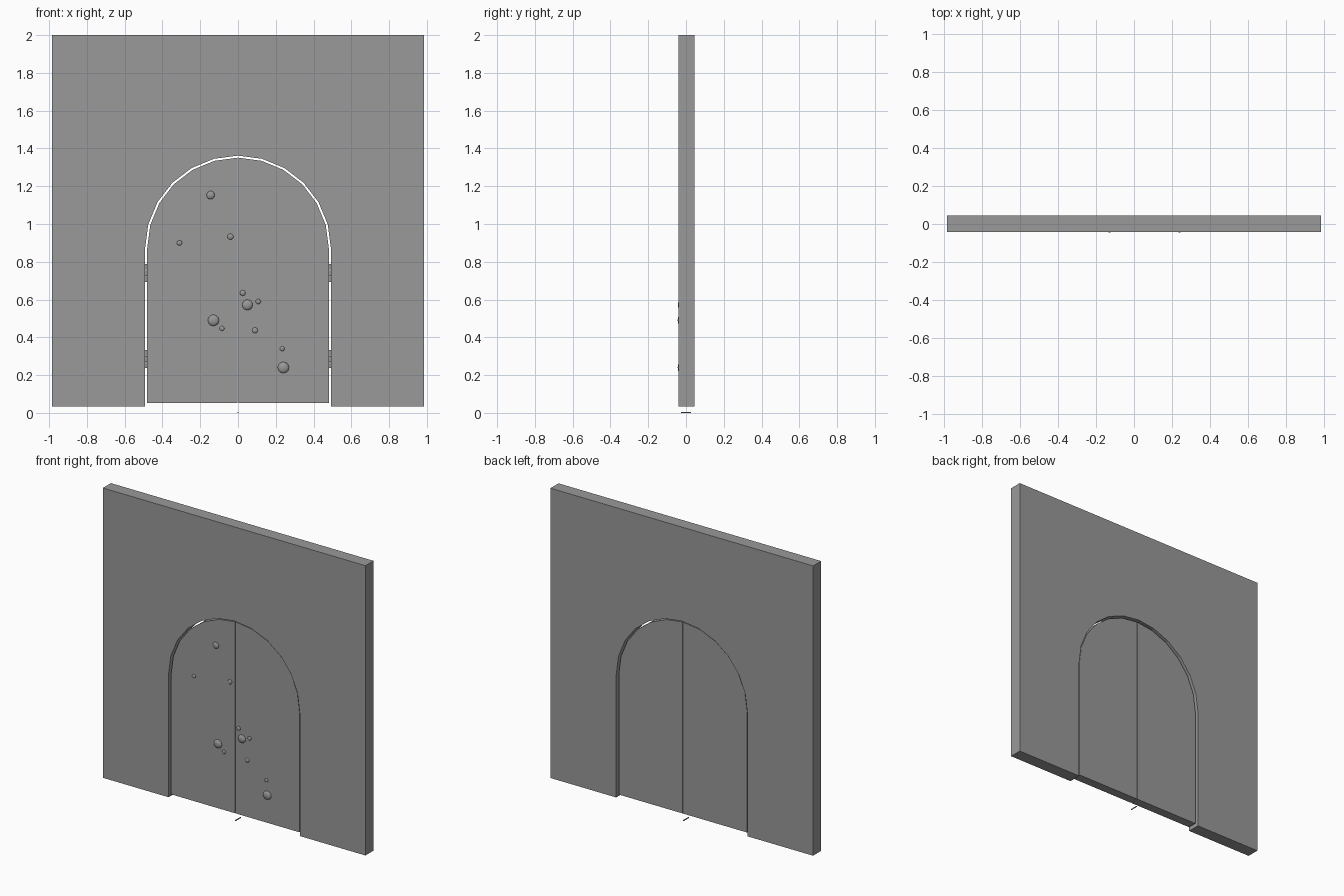
import bpy, bmesh, math

if "Cube" in bpy.data.objects:
    bpy.data.objects.remove(bpy.data.objects["Cube"])

FRONT, BACK = -0.041, 0.045            # wall faces
DOOR_FRONT, DOOR_BACK = -0.029, 0.033  # recessed door faces
SPRING = 0.87


def finish(name, bm):
    bmesh.ops.recalc_face_normals(bm, faces=bm.faces)
    me = bpy.data.meshes.new(name)
    bm.to_mesh(me)
    bm.free()
    me.materials.append(grey)
    ob = bpy.data.objects.new(name, me)
    bpy.context.collection.objects.link(ob)
    return ob


def slab(name, outline, y0, y1):
    """Extrude an x-z outline from y0 to y1."""
    bm = bmesh.new()
    face = bm.faces.new([bm.verts.new((x, y0, z)) for x, z in outline])
    ext = bmesh.ops.extrude_face_region(bm, geom=[face])
    for v in ext["geom"]:
        if isinstance(v, bmesh.types.BMVert):
            v.co.y = y1
    return finish(name, bm)


def arc(r, start, stop):
    return [(r * math.cos(math.radians(a)), SPRING + r * math.sin(math.radians(a)))
            for a in range(start, stop + 15, 15)]


grey = bpy.data.materials.new("dark_grey")
grey.diffuse_color = (0.32, 0.32, 0.32, 1)
grey.use_nodes = True
grey.node_tree.nodes["Principled BSDF"].inputs["Base Color"].default_value = grey.diffuse_color

# wall with arched opening
R = 0.492
slab("wall", [(-0.985, 0.035), (-0.985, 2), (0.985, 2), (0.985, 0.035), (R, 0.035)]
     + arc(R, 0, 180) + [(-R, 0.035)], FRONT, BACK)

# two recessed door leaves
r, gap = 0.481, 0.002
right = [(gap, 0.053), (r, 0.053)] + arc(r, 0, 75) + [(gap, SPRING + r)]
slab("right_door", right, DOOR_FRONT, DOOR_BACK)
slab("left_door", [(-x, z) for x, z in right], DOOR_FRONT, DOOR_BACK)

# flattened studs on the front of the doors
studs = [(-0.145, 1.153, 0.022), (-0.31, 0.90, 0.014), (-0.04, 0.933, 0.016),
         (0.025, 0.635, 0.015), (0.05, 0.572, 0.028), (0.107, 0.59, 0.014),
         (-0.13, 0.49, 0.03), (-0.085, 0.447, 0.013), (0.09, 0.437, 0.015),
         (0.234, 0.34, 0.013), (0.24, 0.24, 0.03)]
for x, z, s in studs:
    bpy.ops.mesh.primitive_uv_sphere_add(segments=12, ring_count=8, radius=s,
                                         location=(x, DOOR_FRONT, z),
                                         rotation=(math.pi / 2, 0, 0))
    stud = bpy.context.object
    stud.name = "stud"
    stud.scale.z = 0.5
    stud.data.materials.append(grey)

# hinges in the side gaps, three knuckles each
for side in (-1, 1):
    for zc in (0.285, 0.74):
        for k in (-1, 0, 1):
            bpy.ops.mesh.primitive_cylinder_add(vertices=12, radius=0.01, depth=0.03,
                                                location=(side * 0.487, 0, zc + k * 0.033))
            bpy.context.object.name = "hinge_knuckle"
            bpy.context.object.data.materials.append(grey)

# small floor bolt under the meeting edge
bpy.ops.mesh.primitive_cube_add(size=1, location=(0, 0, 0.003))
bolt = bpy.context.object
bolt.name = "floor_bolt"
bolt.scale = (0.004, 0.055, 0.006)
bolt.data.materials.append(grey)
